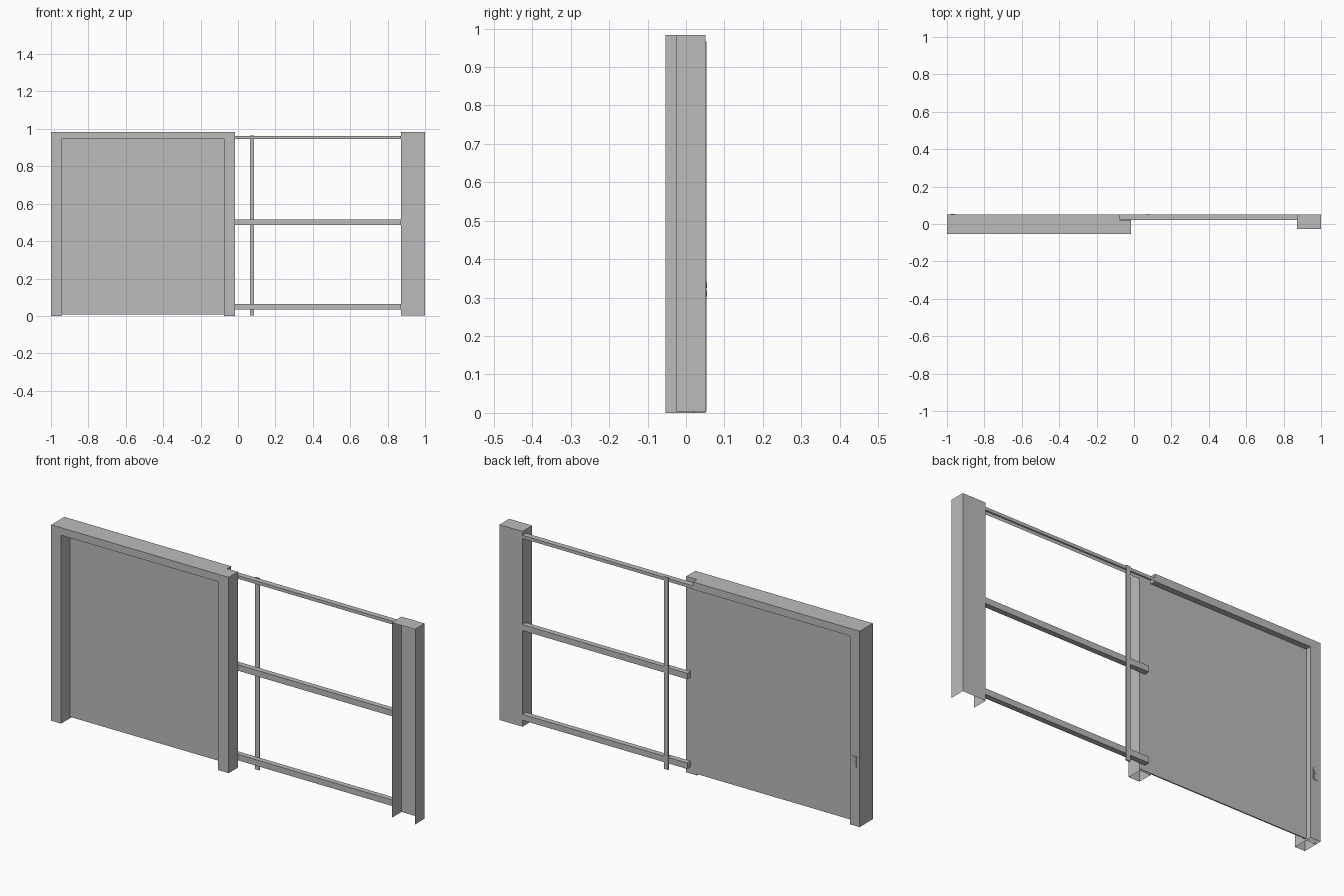
import bpy, bmesh
from mathutils import Vector

if "Cube" in bpy.data.objects:
    bpy.data.objects.remove(bpy.data.objects["Cube"], do_unlink=True)

# single grey metal finish
grey = bpy.data.materials.new("grey_metal")
grey.use_nodes = True
grey.diffuse_color = (0.5, 0.5, 0.5, 1)
grey.node_tree.nodes["Principled BSDF"].inputs["Base Color"].default_value = (0.5, 0.5, 0.5, 1)

AXES = {"front": (0, -1, 0), "back": (0, 1, 0), "bottom": (0, 0, -1)}


def prism(name, profile, y0, y1, open_sides=()):
    """Extrude an (x, z) outline from y0 to y1; sides at its extremes may be left open."""
    bm = bmesh.new()
    face = bm.faces.new([bm.verts.new((x, y0, z)) for x, z in profile])
    ext = bmesh.ops.extrude_face_region(bm, geom=[face], use_keep_orig=True)
    moved = [v for v in ext["geom"] if isinstance(v, bmesh.types.BMVert)]
    bmesh.ops.translate(bm, verts=moved, vec=(0, y1 - y0, 0))
    bmesh.ops.recalc_face_normals(bm, faces=bm.faces[:])
    for side in open_sides:
        axis = Vector(AXES[side])
        limit = max(v.co.dot(axis) for v in bm.verts)
        gone = [f for f in bm.faces if f.normal.dot(axis) > 0.9
                and f.calc_center_median().dot(axis) > limit - 0.001]
        bmesh.ops.delete(bm, geom=gone, context="FACES")
    mesh = bpy.data.meshes.new(name)
    bm.to_mesh(mesh)
    bm.free()
    mesh.materials.append(grey)
    obj = bpy.data.objects.new(name, mesh)
    bpy.context.collection.objects.link(obj)
    return obj


def box(name, x0, x1, y0, y1, z0, z1, open_sides=()):
    outline = [(x0, z0), (x1, z0), (x1, z1), (x0, z1)]
    return prism(name, outline, y0, y1, open_sides)


LEFT, RIGHT, TOP = -1.0, -0.015, 0.983
IN_L, IN_R, LINTEL = -0.945, -0.075, 0.945
FRONT, MID, BACK = -0.053, 0.02, 0.051

# door surround: full arch in front, jamb and header only at the rear
prism("surround_front",
      [(LEFT, 0), (LEFT, TOP), (RIGHT, TOP), (RIGHT, 0),
       (IN_R, 0), (IN_R, LINTEL), (IN_L, LINTEL), (IN_L, 0)],
      FRONT, MID, ["bottom"])
prism("surround_rear",
      [(LEFT, 0), (LEFT, TOP), (IN_R, TOP), (IN_R, LINTEL), (IN_L, LINTEL), (IN_L, 0)],
      MID, BACK, ["bottom", "front"])

# recessed door leaf
box("door_panel", IN_L, RIGHT - 0.001, MID - 0.004, MID + 0.002, 0.008, LINTEL)

# end post, an open-fronted channel with a cap
box("end_post", 0.872, 1.0, -0.026, BACK, 0.003, TOP, ["front", "bottom"])

# guide rails
box("top_rail", IN_R, 0.872, 0.022, 0.05, 0.947, 0.963, ["bottom"])
for name, z in (("middle_rail", 0.5), ("bottom_rail", 0.05)):
    box(name, -0.042, 0.872, 0.023, 0.05, z - 0.015, z + 0.015)

# upright brace behind the rails
box("upright_brace", 0.063, 0.086, 0.046, 0.053, 0.003, 0.966)

# lock plate with two raised keys
box("lock_plate", -0.982, -0.958, BACK, 0.0535, 0.295, 0.35)
for i in range(2):
    z = 0.303 + i * 0.022
    box(f"lock_key_{i + 1}", -0.977, -0.963, 0.0535, 0.0545, z, z + 0.016)
